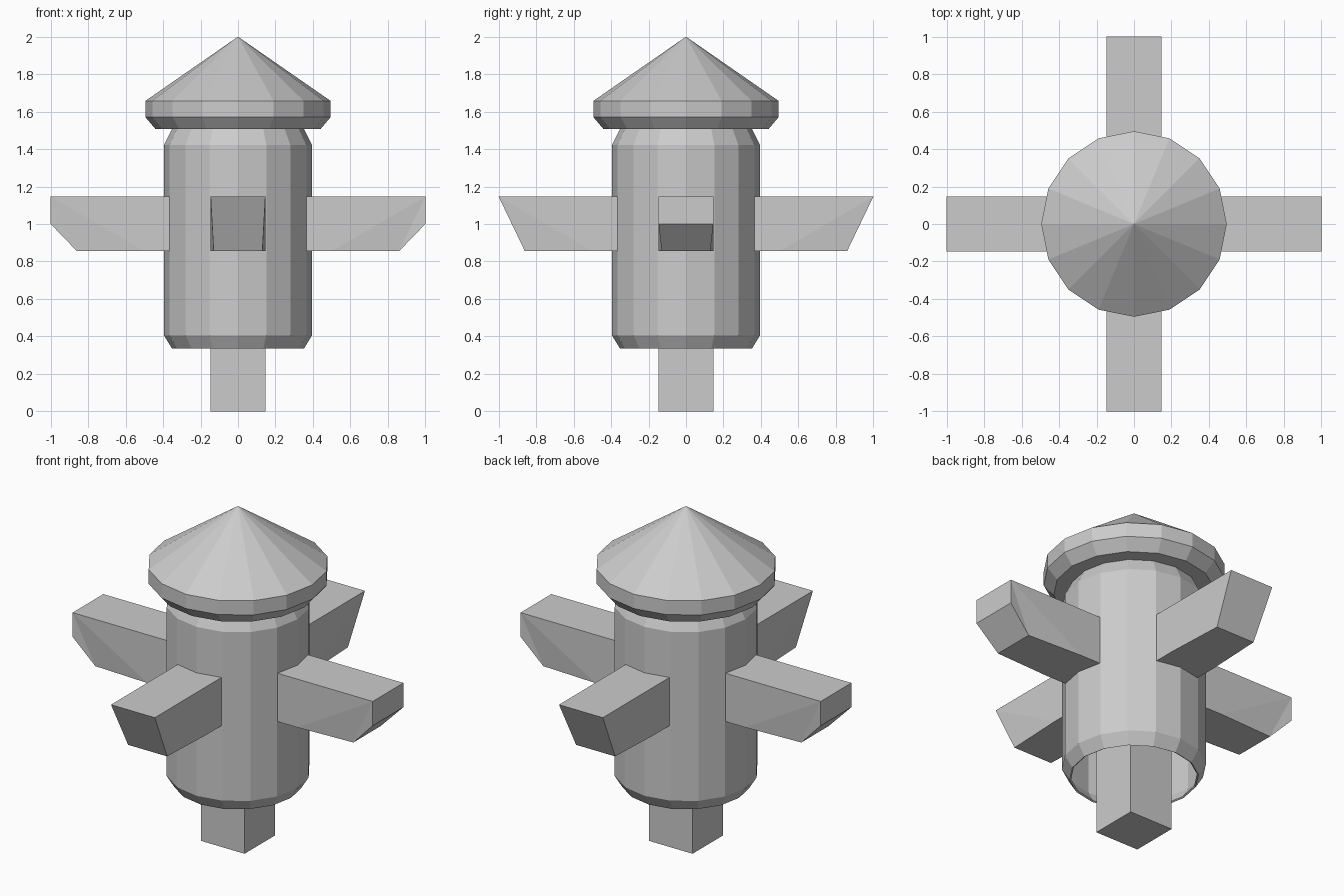
import bpy, bmesh, math
from mathutils import Matrix

if "Cube" in bpy.data.objects:
    bpy.data.objects.remove(bpy.data.objects["Cube"])

SIDES = 16
H = 0.146            # half width of the square beams
LOW, HIGH = 0.855, 1.146


def finish(name, bm):
    mesh = bpy.data.meshes.new(name)
    bm.to_mesh(mesh)
    bm.free()
    ob = bpy.data.objects.new(name, mesh)
    bpy.context.collection.objects.link(ob)
    return ob


def lathe(name, profile, close_bottom=False, apex=None):
    """Revolve (radius, z) points, listed upward, into a faceted shell."""
    bm = bmesh.new()
    rings = []
    for r, z in profile:
        rings.append([bm.verts.new((r * math.cos(a), r * math.sin(a), z))
                      for a in (math.tau * i / SIDES for i in range(SIDES))])
    for low, up in zip(rings, rings[1:]):
        for i in range(SIDES):
            j = (i + 1) % SIDES
            bm.faces.new((low[i], low[j], up[j], up[i]))
    if close_bottom:
        bm.faces.new(rings[0][::-1])
    if apex is not None:
        tip = bm.verts.new((0, 0, apex))
        for i in range(SIDES):
            bm.faces.new((rings[-1][i], rings[-1][(i + 1) % SIDES], tip))
    return finish(name, bm)


def beam(name, outline, angle):
    """Beam along +x from (distance, z, half width) points, turned about z."""
    bm = bmesh.new()
    left = [bm.verts.new((d, w, z)) for d, z, w in outline]
    right = [bm.verts.new((d, -w, z)) for d, z, w in outline]
    n = len(outline)
    bm.faces.new(left)
    bm.faces.new(right[::-1])
    for i in range(n):
        j = (i + 1) % n
        bm.faces.new((left[i], right[i], right[j], left[j]))
    bmesh.ops.recalc_face_normals(bm, faces=bm.faces)
    bmesh.ops.triangulate(bm, faces=[f for f in bm.faces if len(f.verts) > 4])
    bm.transform(Matrix.Rotation(angle, 4, 'Z'))
    return finish(name, bm)


# Hollow body, open underneath, with chamfered ends
body = lathe("body", [(0.353, 0.336), (0.395, 0.405), (0.395, 1.422), (0.353, 1.506)])
shell = body.modifiers.new("wall", 'SOLIDIFY')
shell.thickness = 0.01
shell.offset = -1

# Conical cap with a chamfered rim
lathe("cap", [(0.44, 1.506), (0.495, 1.571), (0.495, 1.657)],
      close_bottom=True, apex=2.0)

# Square post running up to the crossing of the arms
bm = bmesh.new()
bmesh.ops.create_cube(bm, size=1.0, matrix=Matrix.Translation((0, 0, HIGH / 2))
                      @ Matrix.Diagonal((2 * H, 2 * H, HIGH, 1)))
finish("post", bm)

# Arms: blunt undercut ends left and right, full slanted ends front and back
under = [(H, LOW, H), (0.5, LOW, H), (0.86, LOW, 0.13)]
top = [(1.0, HIGH, H), (H, HIGH, H)]
blunt = under + [(1.0, 1.0, H)] + top
slanted = under + top
for i, (name, outline) in enumerate((("right_arm", blunt), ("back_arm", slanted),
                                     ("left_arm", blunt), ("front_arm", slanted))):
    beam(name, outline, i * math.pi / 2)
